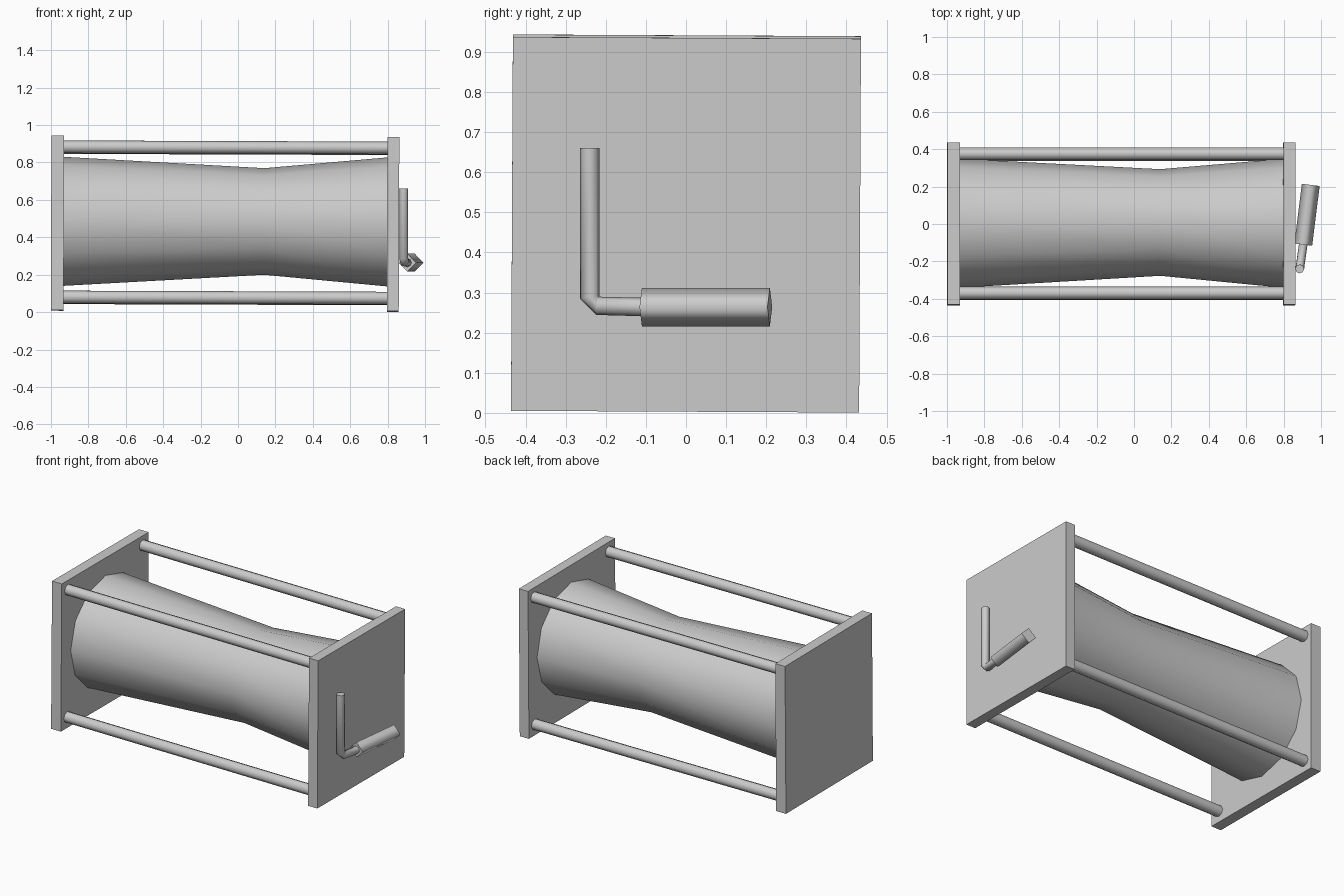
import bpy, bmesh, math
from mathutils import Matrix, Vector

if "Cube" in bpy.data.objects:
    bpy.data.objects.remove(bpy.data.objects["Cube"])

# The frame and drum lean by a fraction of a degree around the middle
PIVOT = Vector((0, 0, 0.472))
LEAN = (Matrix.Translation(PIVOT) @ Matrix.Rotation(0.0035, 4, 'Y')
        @ Matrix.Rotation(-0.005, 4, 'X') @ Matrix.Translation(-PIVOT))


def finish(name, bm, lean):
    if lean:
        bm.transform(LEAN)
    bmesh.ops.recalc_face_normals(bm, faces=bm.faces)
    me = bpy.data.meshes.new(name)
    bm.to_mesh(me)
    bm.free()
    ob = bpy.data.objects.new(name, me)
    bpy.context.collection.objects.link(ob)
    return ob


def box(name, center, size):
    bm = bmesh.new()
    bmesh.ops.create_cube(bm, size=1)
    bm.transform(Matrix.Translation(center) @ Matrix.Diagonal((*size, 1)))
    return finish(name, bm, True)


def tube(name, stations, sides, side_axis, turn=0.0, lean=False):
    """Loft rings; each station is (centre, ring normal, radius)."""
    bm = bmesh.new()
    rings = []
    for c, n, r in stations:
        n = Vector(n).normalized()
        v = n.cross(Vector(side_axis)).normalized()
        u = v.cross(n)
        angles = [turn + 2 * math.pi * i / sides for i in range(sides)]
        rings.append([bm.verts.new(Vector(c) + r * (math.cos(a) * u + math.sin(a) * v))
                      for a in angles])
    for a, b in zip(rings, rings[1:]):
        for i in range(sides):
            j = (i + 1) % sides
            bm.faces.new((a[i], a[j], b[j], b[i])).smooth = True
    # flat end caps with crisp rims
    for ring in (rings[0], rings[-1]):
        cap = bm.faces.new(ring)
        for e in cap.edges:
            e.smooth = False
    return finish(name, bm, lean)


# End plates
box("left_plate", (-0.965, 0, 0.472), (0.068, 0.868, 0.932))
box("right_plate", (0.829, 0, 0.472), (0.064, 0.868, 0.932))

# Waisted drum
X = (1, 0, 0)
tube("drum", [((-0.935, 0.004, 0.482), X, 0.345), ((0.14, 0.008, 0.485), X, 0.285),
              ((0.80, 0.004, 0.485), X, 0.345)], 12, (0, 1, 0), lean=True)

# Four corner rods
for y, side in ((-0.371, "front"), (0.374, "back")):
    for z, level in ((0.0755, "lower"), (0.8785, "upper")):
        tube(f"{side}_{level}_rod", [((-0.935, y, z), X, 0.034), ((0.80, y, z), X, 0.034)],
             8, (0, 1, 0), lean=True)

# Crank arm: upright, mitred elbow, then along the grip axis
grip_dir = Vector((0.04, 0.318, 0)).normalized()
down = Vector((0, 0, -1))
tube("crank_arm", [((0.886, -0.240, 0.66), down, 0.024),
                   ((0.886, -0.240, 0.288), down + 0.15 * grip_dir, 0.024),
                   ((0.889, -0.220, 0.267), grip_dir + 0.15 * down, 0.023),
                   ((0.905, -0.108, 0.264), grip_dir, 0.023)], 8, (1, 0, 0))

# Four-sided grip with its corners up, down and sideways
tube("crank_grip", [((0.905, -0.110, 0.264), grip_dir, 0.048),
                    ((0.945, 0.209, 0.264), grip_dir, 0.048)], 4, (1, 0, 0))
